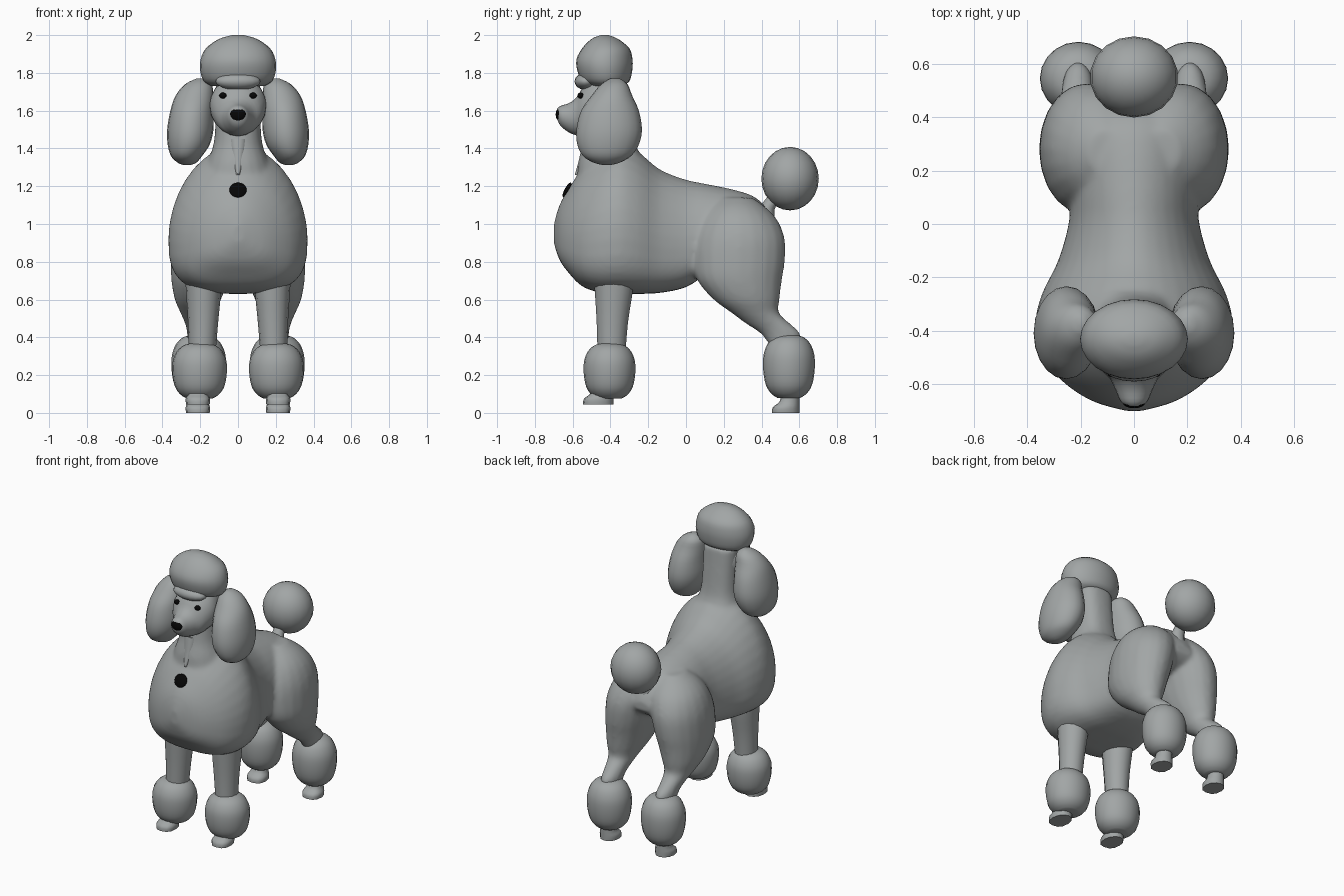
import bpy, bmesh, math
from mathutils import Vector

if "Cube" in bpy.data.objects:
    bpy.data.objects.remove(bpy.data.objects["Cube"])


def material(name, rgb):
    m = bpy.data.materials.new(name)
    m.diffuse_color = (*rgb, 1)
    m.use_nodes = True
    m.node_tree.nodes["Principled BSDF"].inputs["Base Color"].default_value = m.diffuse_color
    return m


GREY = material("grey coat", (0.36, 0.38, 0.38))
BLACK = material("black", (0.002, 0.002, 0.002))


def finish(name, bm, mat, mirror):
    bmesh.ops.recalc_face_normals(bm, faces=bm.faces[:])
    me = bpy.data.meshes.new(name)
    bm.to_mesh(me)
    bm.free()
    me.materials.append(mat)
    for p in me.polygons:
        p.use_smooth = True
    ob = bpy.data.objects.new(name, me)
    bpy.context.collection.objects.link(ob)
    bpy.ops.object.select_all(action='DESELECT')
    bpy.context.view_layer.objects.active = ob
    ob.select_set(True)
    bpy.ops.object.shade_smooth_by_angle(angle=math.radians(50))
    if mirror:
        ob.modifiers.new("mirror", 'MIRROR').use_mirror_merge = False
    return ob


def refine(rings, steps=3):
    """Catmull-Rom interpolation between the given cross-sections."""
    out = []
    for i in range(len(rings) - 1):
        a, b = rings[max(i - 1, 0)], rings[i]
        c, d = rings[i + 1], rings[min(i + 2, len(rings) - 1)]
        for s in range(steps):
            t = s / steps
            out.append([0.5 * (2 * q + (r - p) * t + (2 * p - 5 * q + 4 * r - w) * t * t
                               + (3 * q - p - 3 * r + w) * t ** 3)
                        for p, q, r, w in zip(a, b, c, d)])
    return out + [rings[-1]]


def loft(name, rings, axis='z', mirror=False, mat=GREY, mid=0.5, low_pow=2.0, up_pow=2.0,
         sides=20, steps=3):
    """Skin oval rings: (z, y0, y1, x0, x1) for axis z, (y, z0, z1, x0, x1) for axis y."""
    bm = bmesh.new()
    loops = []
    for t, u0, u1, x0, x1 in refine(rings, steps):
        uc, xc, rx = u0 + (u1 - u0) * mid, (x0 + x1) / 2, (x1 - x0) / 2
        loop = []
        for k in range(sides):
            a = 2 * math.pi * k / sides
            c, s = math.cos(a), math.sin(a)
            e = 2 / (low_pow if s < 0 else up_pow)
            x = xc + rx * math.copysign(abs(c) ** e, c)
            u = uc + (u1 - uc if s > 0 else uc - u0) * math.copysign(abs(s) ** e, s)
            loop.append(bm.verts.new((x, u, t) if axis == 'z' else (x, t, u)))
        loops.append(loop)
    for p, q in zip(loops, loops[1:]):
        for k in range(sides):
            n = (k + 1) % sides
            bm.faces.new((p[k], p[n], q[n], q[k]))
    bm.faces.new(loops[0])
    bm.faces.new(loops[-1])
    return finish(name, bm, mat, mirror)


def ball(name, centre, radii, mat=GREY, mirror=False, tilt=0):
    bm = bmesh.new()
    bmesh.ops.create_uvsphere(bm, u_segments=18, v_segments=12, radius=1)
    for v in bm.verts:
        p = Vector([a * r for a, r in zip(v.co, radii)])
        y, z = p.y, p.z
        p.y = y * math.cos(tilt) - z * math.sin(tilt)
        p.z = y * math.sin(tilt) + z * math.cos(tilt)
        v.co = p + Vector(centre)
    return finish(name, bm, mat, mirror)


def blend(name, parts):
    """Fuse overlapping parts into one smooth skin."""
    bpy.ops.object.select_all(action='DESELECT')
    for ob in parts:
        ob.select_set(True)
    bpy.context.view_layer.objects.active = parts[0]
    bpy.ops.object.convert(target='MESH')
    bpy.ops.object.join()
    ob = bpy.context.view_layer.objects.active
    ob.name = name
    rm = ob.modifiers.new("fuse", 'REMESH')
    rm.mode, rm.voxel_size, rm.use_smooth_shade = 'VOXEL', 0.014, True
    sm = ob.modifiers.new("soften", 'SMOOTH')
    sm.factor, sm.iterations = 0.5, 8


# Chest and waist: full ruff, flat underside
torso = loft("torso", [
    (-.70, .90, 1.00, -.03, .03), (-.67, .81, 1.10, -.14, .14),
    (-.62, .74, 1.19, -.23, .23), (-.55, .67, 1.29, -.305, .305),
    (-.45, .635, 1.38, -.357, .357), (-.35, .63, 1.42, -.368, .368),
    (-.25, .63, 1.38, -.34, .34), (-.14, .635, 1.29, -.285, .285),
    (0, .665, 1.235, -.245, .245), (.12, .74, 1.21, -.235, .235),
    (.26, .80, 1.18, -.23, .23), (.37, .84, 1.14, -.22, .22),
    (.45, .88, 1.055, -.16, .16), (.49, .92, .98, -.07, .07)],
    axis='y', mid=.37, low_pow=3, up_pow=1.9, sides=36)

# Hind legs: thigh down to hock
hind = loft("hind_leg", [
    (1.14, .19, .35, .03, .17), (1.09, .13, .42, -.01, .25),
    (1.02, .08, .485, -.03, .31), (.92, .045, .524, -.01, .345),
    (.80, .038, .524, .02, .355), (.70, .06, .508, .05, .353),
    (.60, .145, .496, .09, .335), (.53, .24, .492, .125, .305),
    (.47, .32, .555, .145, .28), (.42, .395, .605, .15, .27),
    (.34, .455, .605, .155, .265)], mirror=True)

# Neck and head
neck = loft("neck", [
    (1.20, -.58, -.20, -.2, .2), (1.32, -.57, -.22, -.165, .165),
    (1.42, -.545, -.265, -.13, .13), (1.55, -.53, -.285, -.12, .12),
    (1.75, -.52, -.305, -.12, .12)], low_pow=2.2, up_pow=2.6)
blend("body", [torso, hind, neck])
loft("head", [(-.682, 1.56, 1.61, -.025, .025), (-.665, 1.52, 1.625, -.05, .05),
              (-.62, 1.485, 1.64, -.07, .07), (-.58, 1.47, 1.67, -.09, .09),
              (-.54, 1.465, 1.73, -.125, .125), (-.47, 1.47, 1.78, -.15, .15),
              (-.38, 1.49, 1.78, -.13, .13), (-.31, 1.56, 1.74, -.07, .07)], axis='y')
ball("brow", (0, -.53, 1.755), (.12, .06, .045))
ball("nose", (0, -.668, 1.58), (.043, .022, .036), BLACK)
ball("eye", (.08, -.558, 1.68), (.02, .016, .016), BLACK, mirror=True)

# Round topknot and hanging ears
loft("topknot", [(1.73, -.50, -.34, -.14, .14), (1.755, -.55, -.30, -.18, .18),
                 (1.81, -.575, -.285, -.20, .20), (1.87, -.58, -.283, -.198, .198),
                 (1.93, -.55, -.30, -.17, .17), (1.98, -.50, -.36, -.10, .10),
                 (2.0, -.45, -.41, -.03, .03)], sides=24)
loft("ear", [(1.77, -.40, -.35, .18, .22), (1.74, -.45, -.31, .14, .28),
             (1.68, -.50, -.285, .13, .33), (1.60, -.555, -.25, .13, .358),
             (1.50, -.58, -.233, .13, .375), (1.42, -.575, -.25, .15, .372),
             (1.36, -.545, -.29, .19, .355), (1.325, -.49, -.35, .22, .32),
             (1.312, -.44, -.40, .25, .29)], mirror=True)

# Throat lock and tag on the chest
loft("throat_lock", [(1.26, -.59, -.55, -.01, .01), (1.34, -.568, -.52, -.03, .03),
                     (1.45, -.545, -.50, -.045, .045)], sides=10)
ball("chest_tag", (0, -.629, 1.18), (.046, .014, .044), BLACK, tilt=-.5)

# Front legs with pompoms and paws
loft("front_leg", [(.72, -.49, -.275, .09, .28), (.64, -.485, -.28, .09, .275),
                   (.48, -.475, -.305, .105, .265), (.30, -.47, -.32, .12, .26)],
     mirror=True, sides=14)


def pompom(name, y, z0, z1, x):
    prof = ((0, .065), (.065, .098), (.2, .128), (.43, .143), (.68, .142), (.86, .12),
            (.96, .088), (1, .055))
    loft(name, [(z0 + (z1 - z0) * h, y - r * .95, y + r * .95, x - r, x + r) for h, r in prof],
         mirror=True)


pompom("front_pompom", -.405, .075, .367, .203)
pompom("hind_pompom", .545, .08, .41, .208)


def paw(name, y0, y1, z):
    loft(name, [(z, y0, y1, .15, .275), (z + .03, y0 + .005, y1, .148, .277),
                (z + .06, y0 + .04, y1, .16, .265), (z + .11, y0 + .05, y1, .165, .26)],
         mirror=True, sides=12, low_pow=2.6)


paw("front_paw", -.545, -.385, .045)
paw("hind_paw", .455, .60, 0)

# Tail with pompom
loft("tail_stem", [(1.02, .33, .47, -.06, .06), (1.08, .38, .47, -.045, .045),
                   (1.13, .42, .50, -.035, .035), (1.18, .46, .54, -.035, .035)], sides=12)
ball("tail_pompom", (0, .551, 1.24), (.165, .152, .168))
